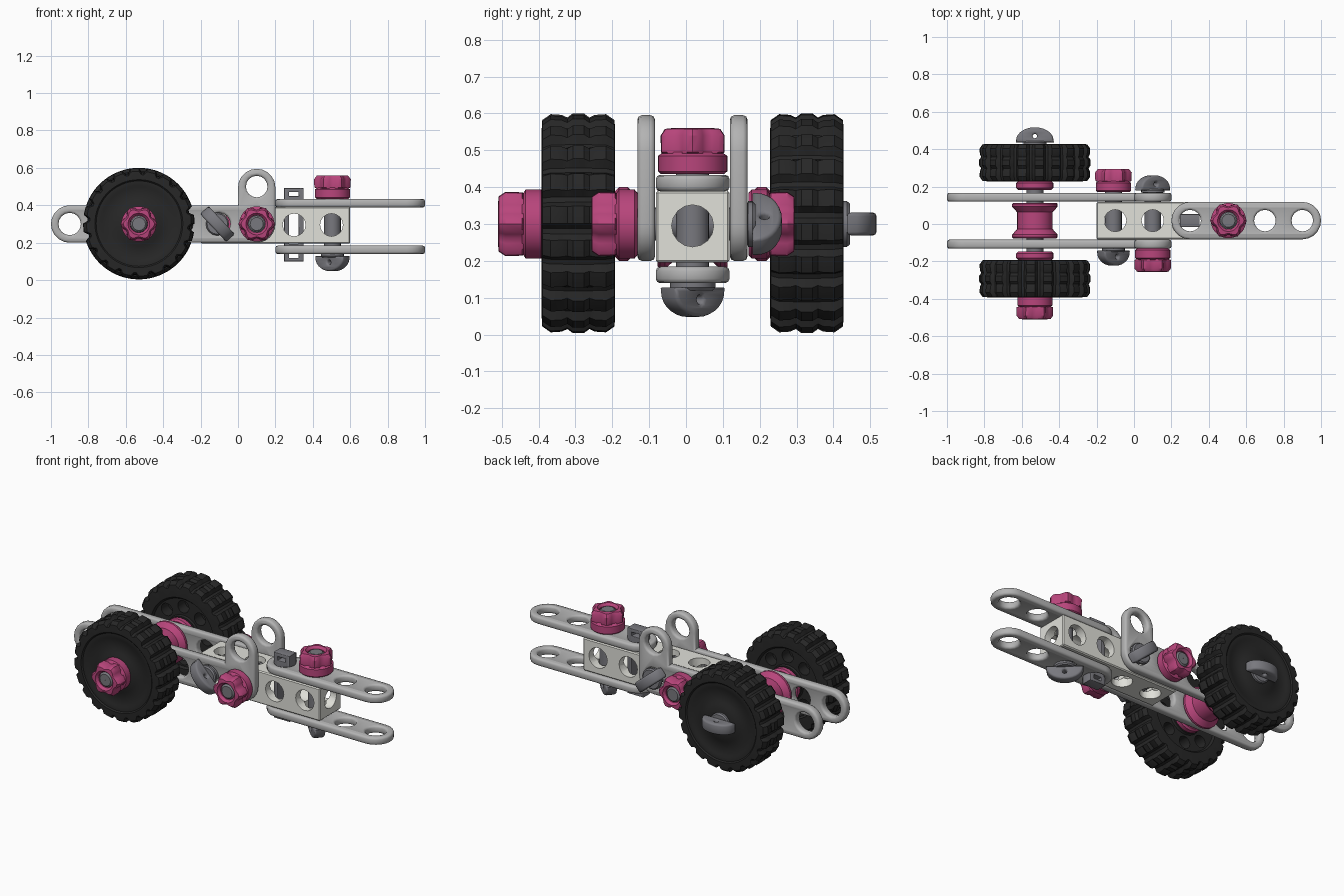
import bpy, bmesh
from math import pi, sin, cos, radians
from mathutils import Matrix, Vector

if "Cube" in bpy.data.objects:
    bpy.data.objects.remove(bpy.data.objects["Cube"])

def material(name, c):
    m = bpy.data.materials.new(name)
    m.diffuse_color = (*c, 1)
    m.use_nodes = True
    m.node_tree.nodes["Principled BSDF"].inputs["Base Color"].default_value = m.diffuse_color
    return m

PINK = material("pink", (0.48, 0.06, 0.2))
BLACK = material("black", (0.02, 0.02, 0.02))
STEEL = material("steel", (0.19, 0.19, 0.21))
LIGHT = material("light_grey", (0.45, 0.45, 0.45))
WHITE = material("off_white", (0.75, 0.75, 0.7))
CY, CZ, AX = 0.018, 0.3, -0.53   # centre line and axle position

def add(name, bm, mat, mtx=Matrix(), angle=35):
    bmesh.ops.remove_doubles(bm, verts=bm.verts, dist=1e-5)
    bmesh.ops.recalc_face_normals(bm, faces=bm.faces)
    me = bpy.data.meshes.new(name)
    bm.to_mesh(me)
    bm.free()
    me.transform(mtx)
    ob = bpy.data.objects.new(name, me)
    bpy.context.collection.objects.link(ob)
    me.materials.append(mat)
    smooth(ob, angle)
    return ob

def smooth(ob, angle=35):
    bpy.ops.object.select_all(action='DESELECT')
    ob.select_set(True)
    bpy.context.view_layer.objects.active = ob
    bpy.ops.object.shade_smooth_by_angle(angle=radians(angle))

def frame(pos, direction, twist=0):
    q = Vector(direction).to_track_quat('Z', 'Y').to_matrix().to_4x4()
    return Matrix.Translation(pos) @ q @ Matrix.Rotation(radians(twist), 4, 'Z')

def lathe(name, prof, mat, mtx, n=24, wave=lambda i: 0):
    """Revolve a closed profile of (radius, height, wave amount) about local z."""
    bm = bmesh.new()
    rings = []
    for i in range(n):
        a = 2 * pi * i / n
        ring = []
        for p in prof:
            r = p[0] + (p[2] * wave(i) if len(p) > 2 else 0)
            ring.append(bm.verts.new((r * cos(a), r * sin(a), p[1])))
        rings.append(ring)
    k = len(prof)
    for i in range(n):
        A, B = rings[i], rings[(i + 1) % n]
        for j in range(k):
            bm.faces.new((A[j], B[j], B[(j + 1) % k], A[(j + 1) % k]))
    return add(name, bm, mat, mtx)

def arc(x, y, r, a0=0, a1=360, n=16, ry=None):
    m = n if a1 - a0 == 360 else n + 1
    return [(x + r * cos(radians(a0 + (a1 - a0) * i / n)),
             y + (ry or r) * sin(radians(a0 + (a1 - a0) * i / n))) for i in range(m)]

def plate(name, loops, thick, mtx, mat, bevel):
    """Flat plate with holes and rounded rims, from 2D loops."""
    cu = bpy.data.curves.new(name, 'CURVE')
    cu.dimensions, cu.fill_mode = '2D', 'BOTH'
    cu.extrude, cu.bevel_depth, cu.bevel_resolution = thick / 2 - bevel, bevel, 1
    for pts in loops:
        s = cu.splines.new('POLY')
        s.points.add(len(pts) - 1)
        for p, c in zip(s.points, pts):
            p.co = (*c, 0, 1)
        s.use_cyclic_u = True
    tmp = bpy.data.objects.new("tmp", cu)
    bpy.context.collection.objects.link(tmp)
    bm = bmesh.new()
    me = tmp.evaluated_get(bpy.context.evaluated_depsgraph_get()).to_mesh()
    bm.from_mesh(me)
    bpy.data.objects.remove(tmp)
    return add(name, bm, mat, mtx, 50)

def drill(ob, holes):
    """Cut cylinders given as (matrix, radius, length)."""
    bm = bmesh.new()
    for mtx, r, length in holes:
        bmesh.ops.create_cone(bm, cap_ends=True, segments=16, radius1=r, radius2=r,
                              depth=length, matrix=mtx)
    cutter = add("cutter", bm, ob.data.materials[0])
    mod = ob.modifiers.new("holes", 'BOOLEAN')
    mod.operation, mod.solver, mod.object = 'DIFFERENCE', 'EXACT', cutter
    bpy.context.view_layer.objects.active = ob
    bpy.ops.object.modifier_apply(modifier=mod.name)
    bpy.data.objects.remove(cutter)
    smooth(ob)

B = 0.012
XY, XZ = Matrix(), Matrix.Rotation(pi / 2, 4, 'X')

# Side bars with an upright eye at the inner end
outline = (arc(-0.9, CZ, 0.1 - B, 90, 270, 10) + arc(0.1, CZ, 0.1 - B, 270, 360, 6)
           + arc(0.1, 0.495, 0.1 - B, 0, 180, 10) + [(B, 0.4 - B)])
holes = [arc(-0.9 + 0.2 * i, CZ, 0.06 + B) for i in range(6)] + [arc(0.1, 0.5, 0.058 + B)]
for side, y in (("front", -0.108), ("rear", 0.143)):
    plate(side + "_side_bar", [outline] + holes, 0.048, Matrix.Translation((0, y, 0)) @ XZ, LIGHT, B)

# Upper and lower bars
outline = arc(0.9, CY, 0.1 - B, -90, 90, 10) + arc(0.3, CY, 0.1 - B, 90, 270, 10)
holes = [arc(0.3 + 0.2 * i, CY, 0.058 + B) for i in range(4)]
for side, z in (("upper", 0.411), ("lower", 0.162)):
    plate(side + "_bar", [outline] + holes, 0.045, Matrix.Translation((0, 0, z)), LIGHT, B)

# Drilled centre block
bm = bmesh.new()
bmesh.ops.create_cube(bm, size=1, matrix=Matrix.Translation((0.2, CY, 0.293))
                      @ Matrix.Diagonal((0.8, 0.2, 0.195, 1)))
bmesh.ops.bevel(bm, geom=bm.edges[:], offset=0.006, segments=1, affect='EDGES')
block = add("centre_block", bm, WHITE)
spots = [-0.1, 0.1, 0.3, 0.5]
drill(block, [(frame((x, CY, 0.295), (0, 1, 0)), 0.061, 0.4) for x in spots])
drill(block, [(frame((x, CY, 0.295), (0, 0, 1)), 0.059, 0.4) for x in spots])
drill(block, [(frame((0.2, CY, 0.295), (1, 0, 0)), 0.057, 1.0)])

# Wheels: lugged tyre, recessed faces, pockets on the inner face
tyre = [(0.045, -0.1), (0.1, -0.1), (0.105, -0.088), (0.2, -0.088), (0.21, -0.1), (0.25, -0.1),
        (0.262, -0.098, 0.018), (0.273, -0.075, 0.023), (0.273, -0.045, 0.021),
        (0.275, -0.03, 0.012), (0.275, -0.015, 0.023), (0.275, 0.015, 0.023),
        (0.275, 0.03, 0.012), (0.273, 0.045, 0.021), (0.273, 0.075, 0.023),
        (0.262, 0.098, 0.018), (0.25, 0.1), (0.235, 0.1), (0.228, 0.093), (0.205, 0.093),
        (0.195, 0.088), (0.12, 0.088), (0.105, 0.098), (0.045, 0.098)]
for name, s in (("front_wheel", -1), ("rear_wheel", 1)):
    y = CY + s * 0.31
    wheel = lathe(name, tyre, BLACK, frame((AX, y, 0.302), (0, s, 0)), 120,
                  lambda i: 1 if i % 6 < 4 else 0)
    drill(wheel, [(frame((AX + 0.155 * cos(k * pi / 4), y - s * 0.08,
                          0.302 + 0.155 * sin(k * pi / 4)), (0, 1, 0)), 0.037, 0.12)
                  for k in range(8)])
    # Washer between wheel and bar
    lathe(name + "_washer", [(0.045, 0), (0.09, 0), (0.1, 0.01), (0.1, 0.035), (0.09, 0.045), (0.045, 0.045)],
          PINK, frame((AX, CY + s * 0.165, CZ), (0, s, 0)))

# Flared spool between the side bars
lathe("spool", [(0.045, -0.095), (0.115, -0.095), (0.122, -0.088), (0.122, -0.075), (0.095, -0.045),
                (0.095, 0.045), (0.122, 0.075), (0.122, 0.088), (0.115, 0.095), (0.045, 0.095)],
      PINK, frame((AX, CY, CZ), (0, 1, 0)))

# Bolts (head with finger tab) and lobed nuts
NUT = [(0.046, 0), (0.085, 0), (0.094, 0.008), (0.094, 0.05), (0.085, 0.056), (0.086, 0.06, 0.011),
       (0.087, 0.105, 0.011), (0.076, 0.123, 0.008), (0.058, 0.125), (0.046, 0.11)]

def bolt_and_nut(name, head, direction, length, twist=0):
    d = Vector(direction)
    m = frame(head, d, twist)
    shank = [(0.001, 0.02), (0.055, 0.02), (0.062, 0.012), (0.062, 0), (0.045, -0.002),
             (0.045, -length - 0.105), (0.035, -length - 0.115), (0.001, -length - 0.115)]
    lathe(name + "_bolt", shank, STEEL, m, 16)
    b = 0.01
    plate(name + "_bolt_head", [arc(0, 0.022, 0.1 - b, 0, 180, 14, 0.065 - b / 2),
                                arc(0, 0.045, 0.018 + b / 2, n=8)], 0.062, m @ XZ, STEEL, b)
    lathe(name + "_nut", NUT, PINK, frame(Vector(head) - d * length, -d), 36,
          lambda i: cos(6 * 2 * pi * i / 36))

bolt_and_nut("axle", (AX, 0.425, CZ), (0, 1, 0), 0.81)
bolt_and_nut("left_cross", (-0.11, -0.13, CZ), (0, -1, 0), 0.3, -47)
bolt_and_nut("right_cross", (0.1, 0.168, CZ), (0, 1, 0), 0.3, 40)
bolt_and_nut("upright", (0.505, CY, 0.14), (0, 0, -1), 0.295, 42)

# Slotted upright pin locking the two bars
def rect(x0, x1, z0, z1):
    return [(x0, z0), (x1, z0), (x1, z1), (x0, z1)]
plate("slotted_pin", [rect(0.251, 0.347, 0.104, 0.488), rect(0.27, 0.328, 0.445, 0.475),
                      rect(0.27, 0.328, 0.19, 0.4), rect(0.27, 0.328, 0.115, 0.145)],
      0.07, Matrix.Translation((0, CY, 0)) @ XZ, STEEL, 0.004)
